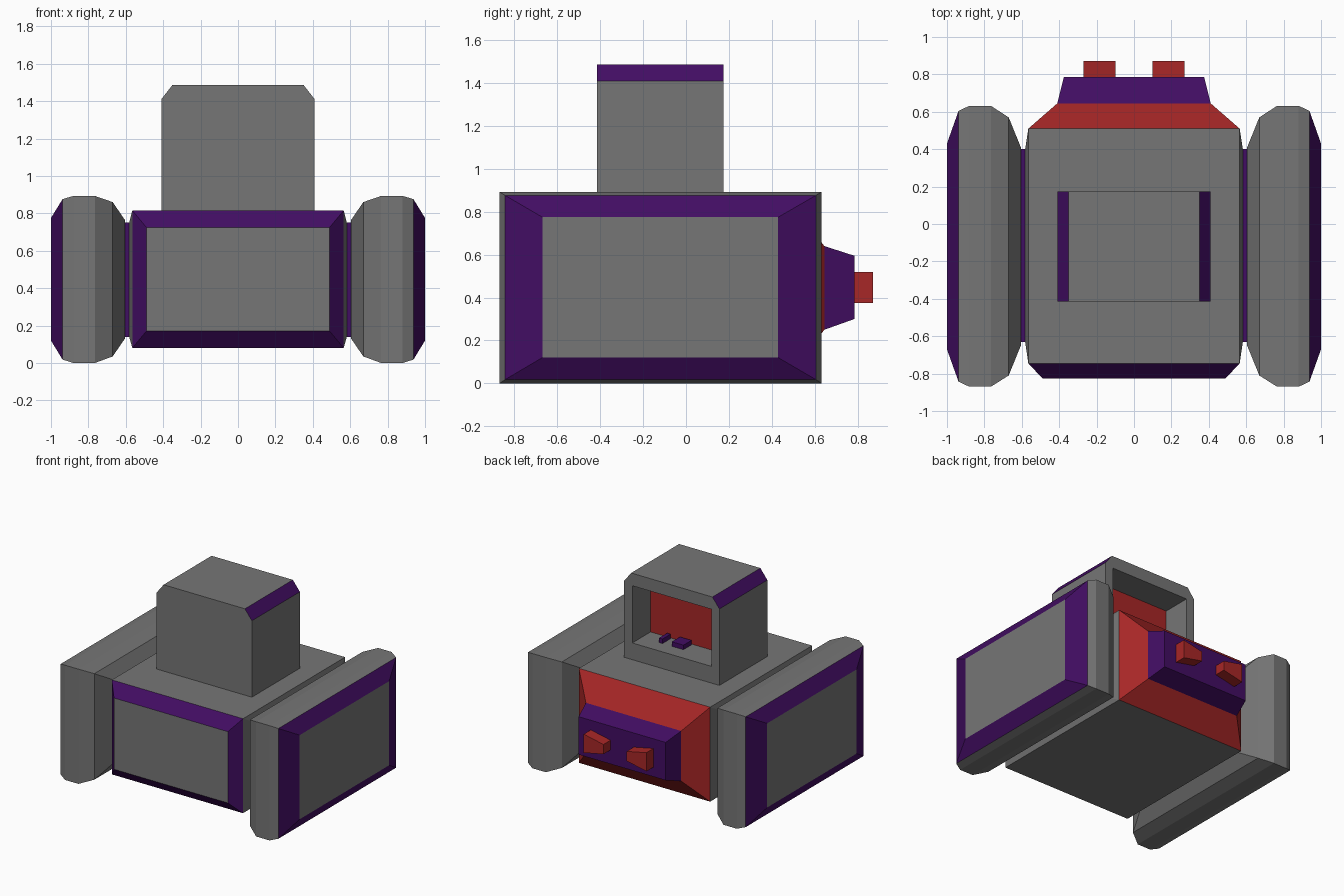
import bpy, bmesh

if "Cube" in bpy.data.objects:
    bpy.data.objects.remove(bpy.data.objects["Cube"], do_unlink=True)


def material(name, rgb):
    m = bpy.data.materials.new(name)
    m.use_nodes = True
    m.diffuse_color = (*rgb, 1)
    m.node_tree.nodes["Principled BSDF"].inputs["Base Color"].default_value = (*rgb, 1)
    return m


MATS = [material("grey", (0.18, 0.18, 0.18)),
        material("purple", (0.055, 0.004, 0.125)),
        material("red", (0.39, 0.02, 0.02))]
GREY, PURPLE, RED = range(3)


def loft(name, rings, bands, start, end):
    """Join rings of points; bands, start and end are material indices."""
    bm = bmesh.new()
    loops = [[bm.verts.new(p) for p in ring] for ring in rings]
    n = len(rings[0])
    for a, b, band in zip(loops, loops[1:], bands):
        for i in range(n):
            j = (i + 1) % n
            f = bm.faces.new((a[i], a[j], b[j], b[i]))
            f.material_index = band[i] if isinstance(band, (list, tuple)) else band
    bm.faces.new(loops[0][::-1]).material_index = start
    bm.faces.new(loops[-1]).material_index = end
    bmesh.ops.recalc_face_normals(bm, faces=bm.faces)
    mesh = bpy.data.meshes.new(name)
    bm.to_mesh(mesh)
    bm.free()
    for m in MATS:
        mesh.materials.append(m)
    ob = bpy.data.objects.new(name, mesh)
    bpy.context.collection.objects.link(ob)
    return ob


def ring_y(y, x, z0, z1):
    return [(-x, y, z0), (x, y, z0), (x, y, z1), (-x, y, z1)]


def ring_x(x, y0, y1, z0, z1):
    return [(x, y0, z0), (x, y1, z0), (x, y1, z1), (x, y0, z1)]


def box(name, x0, x1, y0, y1, z0, z1, mat):
    return loft(name, [ring_x(x0, y0, y1, z0, z1), ring_x(x1, y0, y1, z0, z1)],
                [mat], mat, mat)


# Body with framed nose and tapered tail
loft("body", [ring_y(-0.825, 0.49, 0.17, 0.725),
              ring_y(-0.745, 0.565, 0.08, 0.815),
              ring_y(0.51, 0.565, 0.08, 0.815),
              ring_y(0.645, 0.41, 0.25, 0.64),
              ring_y(0.785, 0.375, 0.30, 0.595)],
     [PURPLE, GREY, RED, PURPLE], GREY, PURPLE)


# Cabin with chamfered roof edges and a recess open to the back
def cabin_ring(y, x, z0, z_side, x_top, z_top):
    return [(-x, y, z0), (x, y, z0), (x, y, z_side),
            (x_top, y, z_top), (-x_top, y, z_top), (-x, y, z_side)]


roof = (0.41, 0.80, 1.41, 0.35, 1.487)
window = (0.34, 0.945, 1.39, 0.25, 1.39)
loft("cabin", [cabin_ring(-0.415, *roof), cabin_ring(0.175, *roof),
               cabin_ring(0.175, *window), cabin_ring(-0.05, *window)],
     [(GREY, GREY, PURPLE, GREY, PURPLE, GREY), GREY, GREY], GREY, RED)

# Small controls on the cabin floor
box("wide_control", -0.02, 0.08, -0.04, 0.06, 0.94, 0.98, PURPLE)
box("narrow_control", 0.16, 0.19, -0.04, 0.06, 0.94, 0.98, PURPLE)

for side, s in (("left", 1), ("right", -1)):
    # Bulged body side and the joint to the pod
    loft(side + "_joint", [ring_x(s * 0.565, -0.745, 0.51, 0.08, 0.815),
                           ring_x(s * 0.582, -0.63, 0.40, 0.14, 0.75),
                           ring_x(s * 0.62, -0.63, 0.40, 0.14, 0.75)],
         [GREY, PURPLE], GREY, PURPLE)

    # Rounded side pod with a purple frame around the outer panel
    loft(side + "_pod", [ring_x(s * 0.605, -0.65, 0.41, 0.13, 0.765),
                         ring_x(s * 0.67, -0.81, 0.57, 0.035, 0.86),
                         ring_x(s * 0.765, -0.87, 0.632, 0, 0.893),
                         ring_x(s * 0.88, -0.87, 0.632, 0, 0.893),
                         ring_x(s * 0.938, -0.843, 0.605, 0.018, 0.876),
                         ring_x(s * 1.0, -0.67, 0.43, 0.12, 0.775)],
         [GREY, GREY, GREY, GREY, PURPLE], GREY, GREY)

    # Exhaust, taller on its outer side
    loft(side + "_exhaust", [ring_x(s * 0.10, 0.78, 0.872, 0.41, 0.485),
                             ring_x(s * 0.27, 0.78, 0.872, 0.375, 0.52)],
         [RED], RED, RED)
